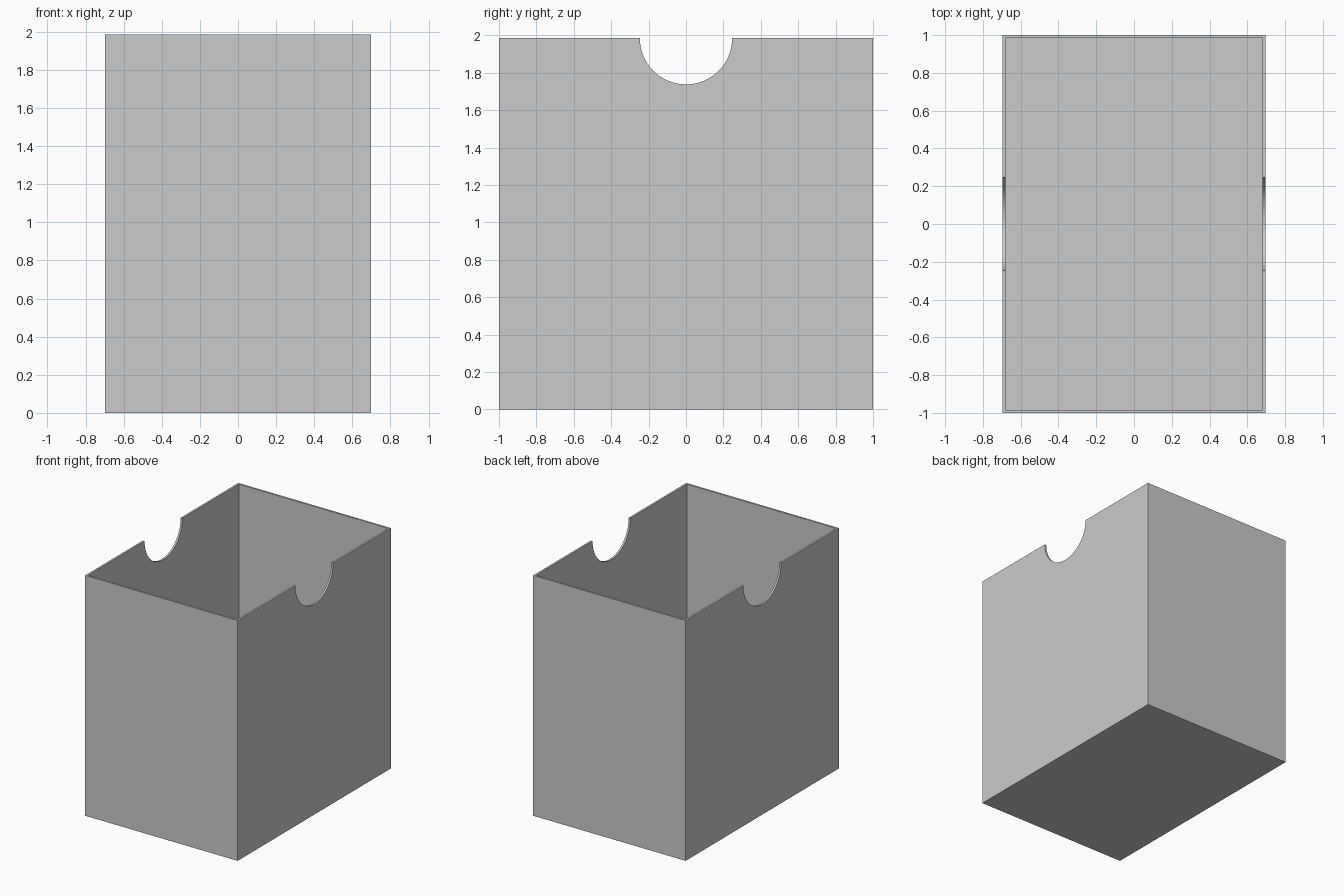
import bpy
import math

WIDTH, DEPTH, HEIGHT = 1.394, 2.0, 1.985
WALL = 0.016
NOTCH_RADIUS = 0.247

if "Cube" in bpy.data.objects:
    bpy.data.objects.remove(bpy.data.objects["Cube"], do_unlink=True)

# Plain grey for the whole box
grey = bpy.data.materials.new("light_grey")
grey.use_nodes = True
colour = (0.6, 0.6, 0.6, 1)
grey.diffuse_color = colour
grey.node_tree.nodes["Principled BSDF"].inputs["Base Color"].default_value = colour


def block(name, size, bottom):
    """Box centred on x and y, standing at the given height."""
    bpy.ops.mesh.primitive_cube_add(size=1, location=(0, 0, bottom + size[2] / 2))
    ob = bpy.context.object
    ob.name = name
    ob.scale = size
    bpy.ops.object.transform_apply(location=True, rotation=False, scale=True)
    ob.data.materials.append(grey)
    return ob


def cut(target, cutter):
    mod = target.modifiers.new(cutter.name, 'BOOLEAN')
    mod.operation = 'DIFFERENCE'
    mod.solver = 'EXACT'
    mod.object = cutter
    bpy.context.view_layer.objects.active = target
    bpy.ops.object.modifier_apply(modifier=mod.name)
    bpy.data.objects.remove(cutter, do_unlink=True)


# Open-topped box with thin walls and floor
box = block("open_box", (WIDTH, DEPTH, HEIGHT), 0)
cavity = block("cavity_cutter", (WIDTH - 2 * WALL, DEPTH - 2 * WALL, HEIGHT), WALL)
cut(box, cavity)

# Half-round finger notches through both side walls
bpy.ops.mesh.primitive_cylinder_add(
    vertices=64, radius=NOTCH_RADIUS, depth=WIDTH + 0.4,
    location=(0, 0, HEIGHT), rotation=(0, math.pi / 2, 0))
notch = bpy.context.object
notch.name = "notch_cutter"
notch.data.materials.append(grey)
cut(box, notch)

# Smooth the notch curve, keep the box edges crisp
bpy.ops.object.select_all(action='DESELECT')
box.select_set(True)
bpy.context.view_layer.objects.active = box
bpy.ops.object.shade_smooth_by_angle(angle=math.radians(30))
